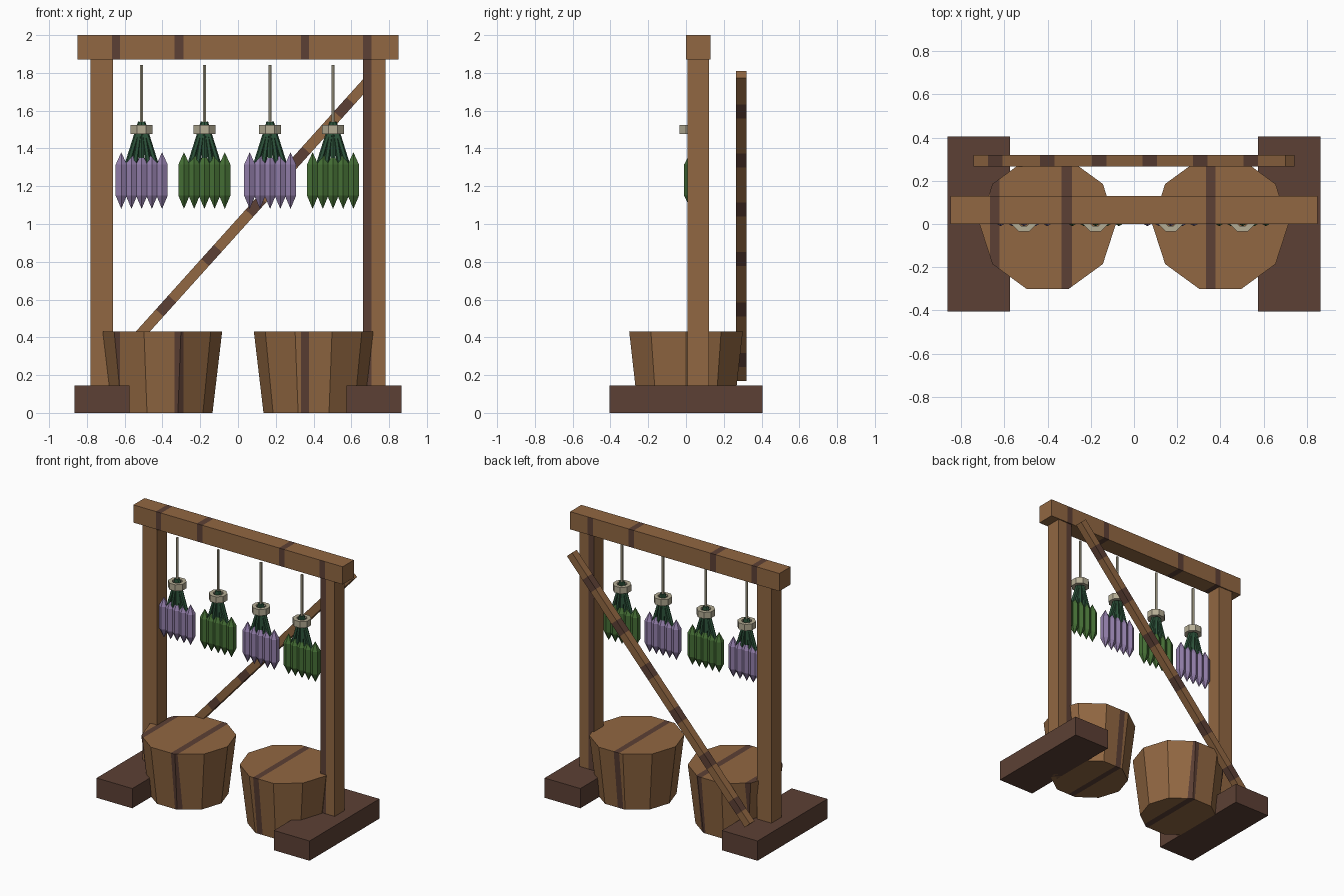
import bpy, bmesh, math
from mathutils import Matrix, Vector

if "Cube" in bpy.data.objects:
    bpy.data.objects.remove(bpy.data.objects["Cube"])


def material(name, color):
    m = bpy.data.materials.new(name)
    m.diffuse_color = (*color, 1)
    m.use_nodes = True
    m.node_tree.nodes["Principled BSDF"].inputs["Base Color"].default_value = m.diffuse_color
    return m


WOOD = material("warm wood", (0.284, 0.136, 0.054))
DARK = material("dark wood", (0.107, 0.051, 0.035))
CORD = material("cord beige", (0.456, 0.413, 0.296))
STEM = material("stem green", (0.026, 0.088, 0.044))
LEAF = material("leaf green", (0.060, 0.160, 0.036))
LILAC = material("lilac", (0.290, 0.209, 0.402))

# Dark wood grain bands across x, shared by all the upright and level timber
GRAIN = [(-0.667, -0.624), (-0.335, -0.288), (0.333, 0.377), (0.663, 0.708)]


def finish(name, bm, *mats):
    bmesh.ops.recalc_face_normals(bm, faces=bm.faces)
    me = bpy.data.meshes.new(name)
    bm.to_mesh(me)
    bm.free()
    for m in mats:
        me.materials.append(m)
    ob = bpy.data.objects.new(name, me)
    bpy.context.collection.objects.link(ob)
    return ob


def add_box(bm, lo, hi):
    lo, hi = Vector(lo), Vector(hi)
    mat = Matrix.Translation((lo + hi) / 2) @ Matrix.Diagonal((*(hi - lo), 1))
    bmesh.ops.create_cube(bm, size=1, matrix=mat)


def add_lathe(bm, profile, n, center, phase=0.0, closed=False):
    """Spin (radius, z) points into n flat sides; radius 0 makes a tip."""
    cx, cy = center
    rings = []
    for r, z in profile:
        if r == 0:
            rings.append([bm.verts.new((cx, cy, z))] * n)
        else:
            rings.append([bm.verts.new((cx + r * math.cos(phase + math.tau * i / n),
                                        cy + r * math.sin(phase + math.tau * i / n), z))
                          for i in range(n)])
    pairs = list(zip(rings, rings[1:]))
    if closed:
        pairs.append((rings[-1], rings[0]))
    for a, b in pairs:
        for i in range(n):
            j = (i + 1) % n
            bm.faces.new(dict.fromkeys((a[i], a[j], b[j], b[i])))
    if not closed:
        for ring, (r, _) in ((rings[0], profile[0]), (rings[-1], profile[-1])):
            if r > 0:
                bm.faces.new(ring)


def add_rod(bm, a, b, r1, r2, n=6):
    a, b = Vector(a), Vector(b)
    d = b - a
    mat = Matrix.Translation((a + b) / 2) @ d.to_track_quat('Z', 'Y').to_matrix().to_4x4()
    bmesh.ops.create_cone(bm, cap_ends=True, segments=n, radius1=r1, radius2=r2,
                          depth=d.length, matrix=mat)


def paint_grain(bm, bands):
    """Cut the mesh along the bands and colour the faces between the cuts."""
    bmesh.ops.recalc_face_normals(bm, faces=bm.faces)
    for x in (x for band in bands for x in band):
        bmesh.ops.bisect_plane(bm, geom=bm.verts[:] + bm.edges[:] + bm.faces[:],
                               plane_co=(x, 0, 0), plane_no=(1, 0, 0))
    for f in bm.faces:
        c = f.calc_center_median()
        f.normal_update()
        if abs(f.normal.x) > 0.7 or (f.normal.z > 0.7 and c.x > 0.6 and bands is GRAIN):
            continue
        f.material_index = int(any(a < c.x < b for a, b in bands))


# Frame: top beam, two posts, two feet
bm = bmesh.new()
add_box(bm, (-0.85, 0.0, 1.87), (0.85, 0.13, 2.0))
paint_grain(bm, GRAIN)
finish("top_beam", bm, WOOD, DARK)

for side, s in (("left", -1), ("right", 1)):
    bm = bmesh.new()
    x0, x1 = sorted((s * 0.663, s * 0.78))
    add_box(bm, (x0, 0.008, 0.14), (x1, 0.122, 1.875))
    paint_grain(bm, GRAIN[3:])
    finish(side + "_post", bm, WOOD, DARK)

    bm = bmesh.new()
    x0, x1 = sorted((s * 0.575, s * 0.865))
    add_box(bm, (x0, -0.405, 0), (x1, 0.405, 0.145))
    finish(side + "_foot", bm, DARK)

# Diagonal brace behind the frame, with grain bands along its length
bm = bmesh.new()
add_box(bm, (-1.08, -0.0275, -0.0275), (1.08, 0.0275, 0.0275))
paint_grain(bm, [(c - 0.05, c + 0.05) for c in (-0.93, -0.57, -0.21, 0.14, 0.49, 0.84)])
bm.transform(Matrix.Translation((0, 0.293, 0.99)) @ Matrix.Rotation(math.radians(-48), 4, 'Y'))
finish("diagonal_brace", bm, WOOD, DARK)

# Two closed ten-sided tubs
for side, x in (("left", -0.4), ("right", 0.4)):
    bm = bmesh.new()
    add_lathe(bm, [(0.265, 0), (0.316, 0.43)], 10, (x, 0))
    paint_grain(bm, GRAIN)
    finish(side + "_tub", bm, WOOD, DARK)

# Hanging herb bundles
Y = 0.024
for k, (x, mat) in enumerate(((-0.51, LILAC), (-0.178, LEAF), (0.17, LILAC), (0.503, LEAF)), 1):
    bm = bmesh.new()
    add_rod(bm, (x, Y, 1.5), (x, Y, 1.842), 0.009, 0.009)
    finish(f"hanging_cord_{k}", bm, CORD)

    bm = bmesh.new()
    add_lathe(bm, [(0.035, 1.476), (0.063, 1.476), (0.063, 1.523), (0.035, 1.523)],
              8, (x, Y), math.pi / 8, closed=True)
    finish(f"tie_ring_{k}", bm, CORD)

    stems, leaves = bmesh.new(), bmesh.new()
    for i in range(-2, 3):
        dx = i * 0.054
        add_rod(stems, (x + dx * 0.06, Y, 1.54), (x + dx, Y, 1.2), 0.013, 0.018)
        add_lathe(leaves, [(0, 1.08), (0.034, 1.15), (0.034, 1.315), (0, 1.38)],
                  6, (x + dx, Y), math.pi / 6)
    finish(f"herb_stems_{k}", stems, STEM)
    finish(f"herb_leaves_{k}", leaves, mat)
